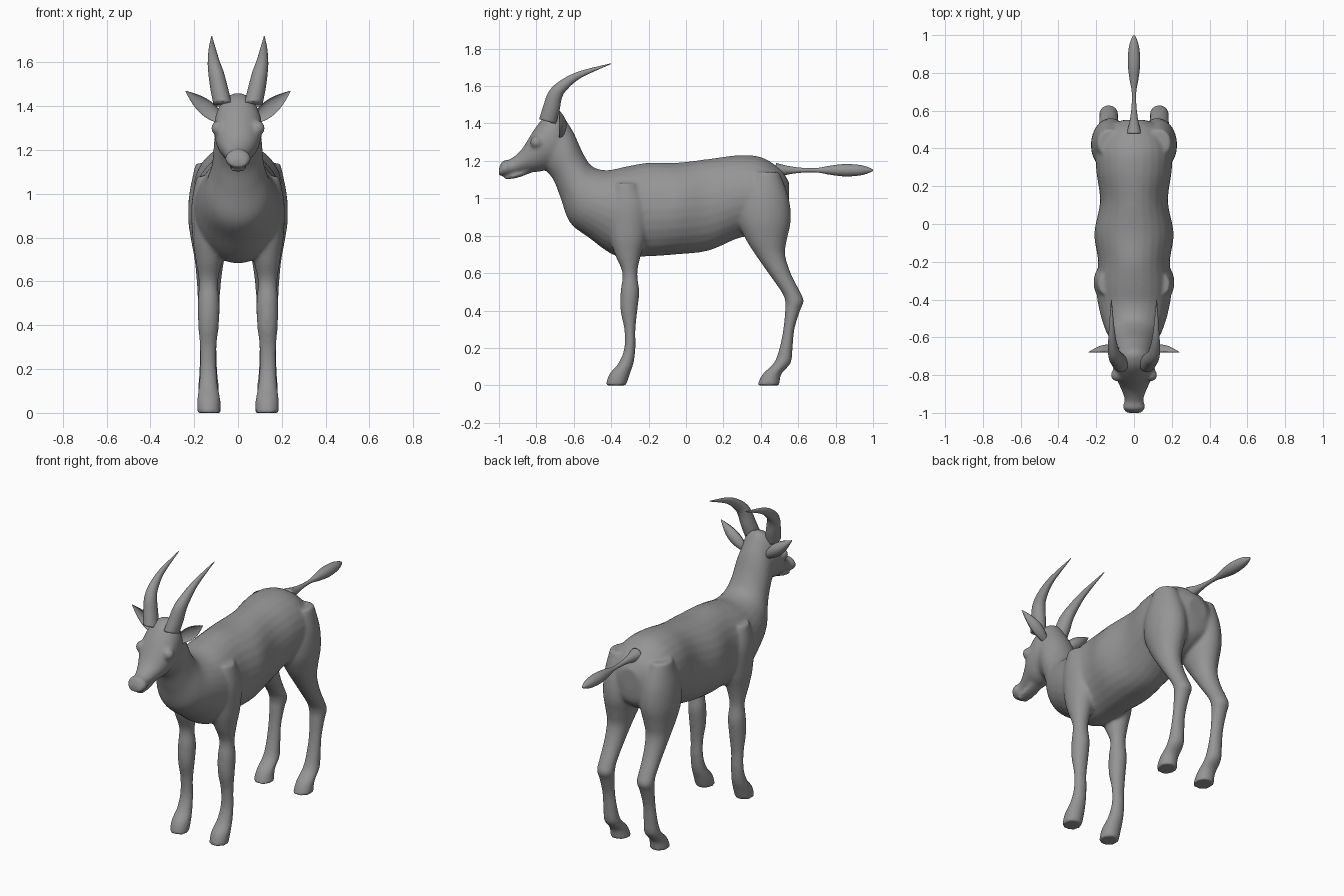
import bpy, bmesh, math
from mathutils import Matrix, Vector

cube = bpy.data.objects.get("Cube")
if cube:
    bpy.data.objects.remove(cube, do_unlink=True)

COLOUR = (.3, .3, .3, 1)
grey = bpy.data.materials.new("plain grey")
grey.use_nodes = True
grey.diffuse_color = COLOUR
grey.node_tree.nodes["Principled BSDF"].inputs["Base Color"].default_value = COLOUR

SEGMENTS, STEPS = 28, 5


def spline(rows):
    """Smoothly interpolate between the given cross-sections."""
    result = []
    last = len(rows) - 1
    for i in range(last):
        before, start = rows[max(i - 1, 0)], rows[i]
        end, after = rows[i + 1], rows[min(i + 2, last)]
        for step in range(STEPS):
            t = step / STEPS
            section = []
            for a, b, c, d in zip(before, start, end, after):
                leave, arrive = (c - a) / 2, (d - b) / 2
                bend = c - b - leave
                twist = arrive - leave - 2 * bend
                section.append(b + t * (leave + t * (bend - twist + t * twist)))
            result.append(section)
    result.append(rows[-1])
    return result


def loft(bm, rows, mirrored=False, across_y=False):
    """Skin oval sections: (edge u, edge z, other u, other z, half depth, centre depth).

    Normally u runs along y and depth along x; across_y swaps them and cups the front."""
    for side in ((1, -1) if mirrored else (1,)):
        rings = []
        for u_start, z_start, u_end, z_end, half, centre in spline(rows):
            edge = Vector((u_start, z_start))
            other = Vector((u_end, z_end))
            ring = []
            for k in range(SEGMENTS):
                angle = math.tau * k / SEGMENTS
                bulge = math.sin(angle)
                if across_y and bulge < 0:
                    bulge *= -.5
                u, z = edge.lerp(other, (1 - math.cos(angle)) / 2)
                depth = centre + half * bulge
                x, y = (u, depth) if across_y else (depth, u)
                ring.append(bm.verts.new((side * x, y, z)))
            rings.append(ring)
        for low, high in zip(rings, rings[1:]):
            for k in range(SEGMENTS):
                n = (k + 1) % SEGMENTS
                bm.faces.new((low[k], low[n], high[n], high[k]))
        bm.faces.new(rings[0])
        bm.faces.new(rings[-1])


def central(bm, rows):
    """Sections on the centre plane: (upper y, upper z, lower y, lower z, half width)."""
    loft(bm, [(*row, 0) for row in rows])


def legs(bm, rows):
    """A pair of legs from level sections (z, front y, back y); width follows depth."""
    sections = []
    for z, front, back in rows:
        depth = back - front
        sections.append((front, z, back, z, .02 + .3 * depth, .14 - .06 * depth))
    loft(bm, sections, mirrored=True)


def finish(name, bm):
    bmesh.ops.recalc_face_normals(bm, faces=bm.faces)
    for face in bm.faces:
        face.smooth = True
    mesh = bpy.data.meshes.new(name)
    bm.to_mesh(mesh)
    bm.free()
    mesh.materials.append(grey)
    obj = bpy.data.objects.new(name, mesh)
    bpy.context.collection.objects.link(obj)
    return obj


# Torso and neck, from rump to nape
body = bmesh.new()
central(body, [
    (.55, 1.09, .55, .96, .06),
    (.5, 1.16, .53, .87, .14),
    (.4, 1.22, .42, .8, .2),
    (.28, 1.23, .29, .79, .2),
    (.12, 1.21, .12, .72, .18),
    (-.05, 1.19, -.05, .7, .21),
    (-.2, 1.19, -.2, .69, .19),
    (-.32, 1.17, -.37, .69, .2),
    (-.42, 1.15, -.52, .79, .18),
    (-.5, 1.17, -.62, .87, .15),
    (-.55, 1.24, -.67, 1, .12),
    (-.6, 1.35, -.71, 1.1, .11),
    (-.65, 1.43, -.76, 1.16, .1),
])

# Head, from nape to muzzle
central(body, [
    (-.63, 1.4, -.64, 1.24, .05),
    (-.68, 1.46, -.69, 1.16, .1),
    (-.75, 1.44, -.75, 1.15, .11),
    (-.81, 1.37, -.8, 1.14, .1),
    (-.88, 1.26, -.86, 1.14, .07),
    (-.94, 1.21, -.92, 1.13, .05),
    (-.98, 1.2, -.96, 1.12, .06),
    (-1, 1.16, -1, 1.12, .04),
])

# Lower jaw
central(body, [
    (-.82, 1.17, -.82, 1.14, .04),
    (-.9, 1.14, -.9, 1.11, .04),
    (-.97, 1.11, -.97, 1.1, .03),
])

# Eye ridges
for side in (1, -1):
    bmesh.ops.create_uvsphere(
        body, u_segments=16, v_segments=10, radius=.034,
        matrix=Matrix.Translation((side * .09, -.8, 1.3)))

# Front legs, from shoulder to hoof
legs(body, [
    (1.08, -.38, -.26),
    (.95, -.42, -.2),
    (.8, -.41, -.21),
    (.7, -.38, -.24),
    (.6, -.34, -.26),
    (.5, -.35, -.25),
    (.4, -.35, -.26),
    (.3, -.33, -.27),
    (.2, -.33, -.27),
    (.12, -.36, -.28),
    (.06, -.41, -.3),
    (0, -.43, -.32),
])

# Hind legs, from haunch to hoof
legs(body, [
    (1.14, .36, .5),
    (1, .29, .55),
    (.88, .28, .56),
    (.78, .32, .54),
    (.7, .37, .53),
    (.6, .44, .56),
    (.5, .51, .61),
    (.45, .53, .63),
    (.4, .53, .61),
    (.3, .52, .58),
    (.2, .5, .57),
    (.12, .47, .56),
    (.06, .41, .51),
    (0, .38, .5),
])

# Fuse the overlapping body parts into one continuous skin
skin = finish("body", body)
fuse = skin.modifiers.new("fuse", 'REMESH')
fuse.mode = 'VOXEL'
fuse.voxel_size = .009
fuse.use_smooth_shade = True
relax = skin.modifiers.new("relax", 'SMOOTH')
relax.factor = .5
relax.iterations = 8

# Horns sweeping up and back, tapering to a point
horn_path = [Vector(p) for p in (
    (-.74, 1.41), (-.72, 1.48), (-.7, 1.55), (-.66, 1.6), (-.57, 1.66), (-.4, 1.72))]
horn_rows = []
for i, point in enumerate(horn_path):
    t = i / (len(horn_path) - 1)
    ahead = horn_path[min(i + 1, len(horn_path) - 1)]
    behind = horn_path[max(i - 1, 0)]
    radius = .045 * (1 - t * t) + .002
    across = (ahead - behind).orthogonal().normalized() * radius
    spread = .07 + .05 * math.sin(t * math.pi / 2)
    horn_rows.append((*(point + across), *(point - across), radius * .9, spread))
horns = bmesh.new()
loft(horns, horn_rows, mirrored=True)
finish("horns", horns)

# Leaf-shaped ears, cupped to the front
ear_root, ear_tip = Vector((.08, 1.34)), Vector((.24, 1.47))
ear_across = (ear_tip - ear_root).orthogonal().normalized()
ear_rows = []
for i in range(7):
    t = i / 6
    leaf = math.sin(math.pi * (.2 + .8 * t)) + .04
    middle = ear_root.lerp(ear_tip, t)
    edge = ear_across * leaf * .035
    ear_rows.append((*(middle + edge), *(middle - edge), leaf * .04, -.68))
ears = bmesh.new()
loft(ears, ear_rows, mirrored=True, across_y=True)
finish("ears", ears)

# Tail with a tuft at the end
tail = bmesh.new()
central(tail, [
    (y, 1.15 + radius, y, 1.15 - radius, radius) for y, radius in (
        (.48, .04), (.54, .024), (.62, .013), (.7, .012), (.77, .024),
        (.85, .033), (.93, .028), (.98, .014), (1, .003))])
finish("tail", tail)
